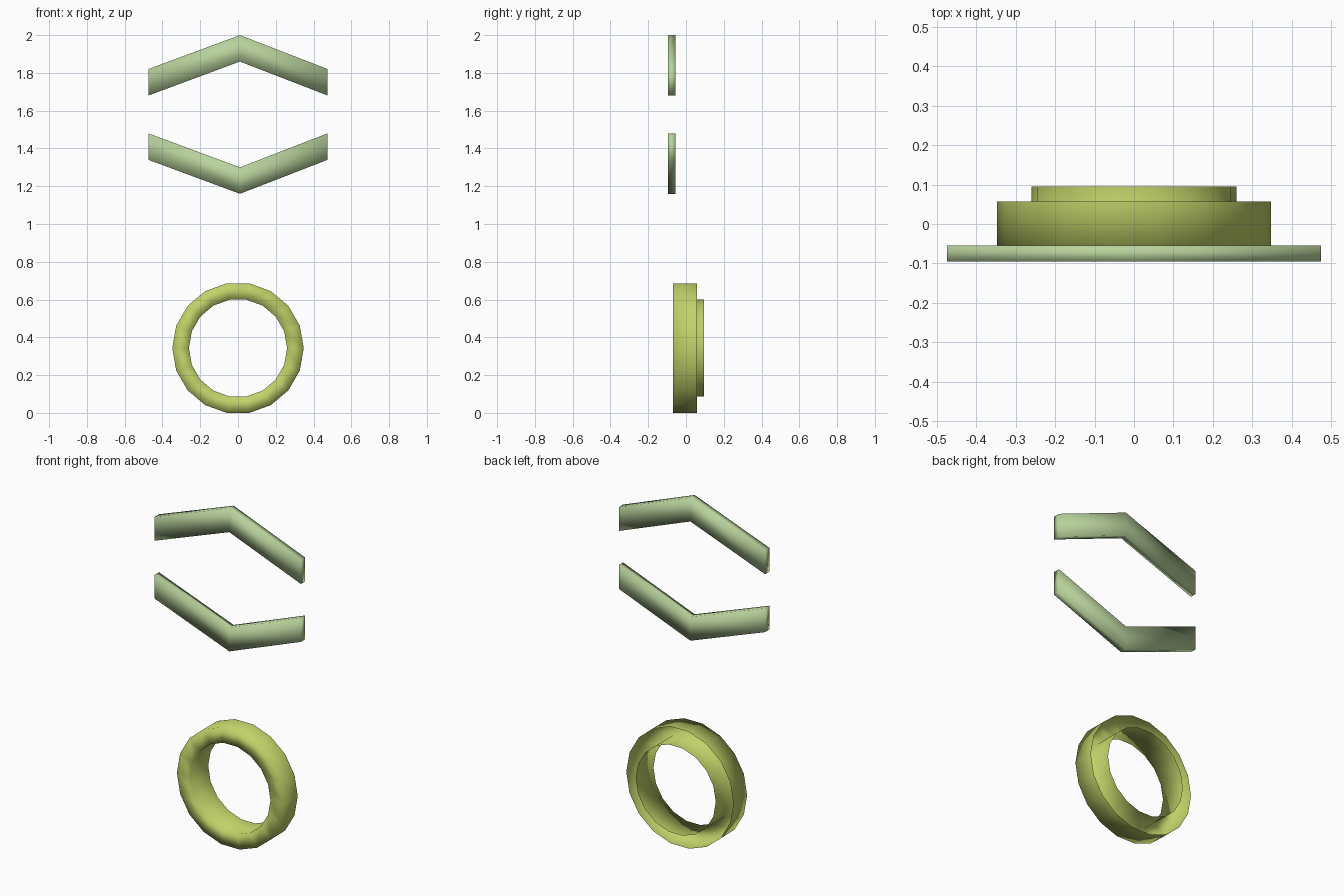
import bpy, math

if "Cube" in bpy.data.objects:
    bpy.data.objects.remove(bpy.data.objects["Cube"])


def material(name, color):
    mat = bpy.data.materials.new(name)
    mat.diffuse_color = color
    mat.use_nodes = True
    mat.node_tree.nodes["Principled BSDF"].inputs["Base Color"].default_value = mat.diffuse_color
    return mat


def make_object(name, verts, faces, mat):
    mesh = bpy.data.meshes.new(name)
    mesh.from_pydata(verts, [], faces)
    mesh.materials.append(mat)
    mesh.polygons.foreach_set("use_smooth", [True] * len(mesh.polygons))
    mesh.update()
    obj = bpy.data.objects.new(name, mesh)
    bpy.context.collection.objects.link(obj)
    return obj


def lathe(name, profile, sides, center_z, mat):
    """Spin an open (radius, y) profile around the y axis."""
    n = len(profile)
    verts, faces = [], []
    for s in range(sides):
        a = math.tau * s / sides
        verts += [(r * math.cos(a), y, center_z + r * math.sin(a)) for r, y in profile]
        b = (s + 1) % sides
        faces += [(s * n + i, b * n + i, b * n + i + 1, s * n + i + 1) for i in range(n - 1)]
    return make_object(name, verts, faces, mat)


def chevron(name, mid_z, direction, mat):
    """Bent bar pointing up (direction 1) or down (direction -1)."""
    columns = [(-0.475, 0.10, 0.24), (0.01, 0.28, 0.42), (0.475, 0.10, 0.24)]
    verts = []
    for x, inner, outer in columns:
        low, high = sorted((mid_z + direction * inner, mid_z + direction * outer))
        verts += [(x, -0.095, low), (x, -0.055, low), (x, -0.055, high), (x, -0.095, high)]
    faces = [(0, 3, 2, 1), (8, 9, 10, 11)]
    for c in (0, 4):
        for i in range(4):
            j = (i + 1) % 4
            faces.append((c + i, c + j, c + 4 + j, c + 4 + i))
    return make_object(name, verts, faces, mat)


ring_mat = material("ring_green", (0.53, 0.64, 0.14, 1))
arrow_mat = material("pale_green", (0.48, 0.64, 0.33, 1))

# Ring: outer wall, front face and a longer inner tube, open at the back
lathe("ring", [(0.348, 0.057), (0.348, -0.07), (0.26, -0.07), (0.26, 0.095)], 18, 0.343, ring_mat)

# Up and down arrows
chevron("up_arrow", 1.58, 1, arrow_mat)
chevron("down_arrow", 1.58, -1, arrow_mat)
